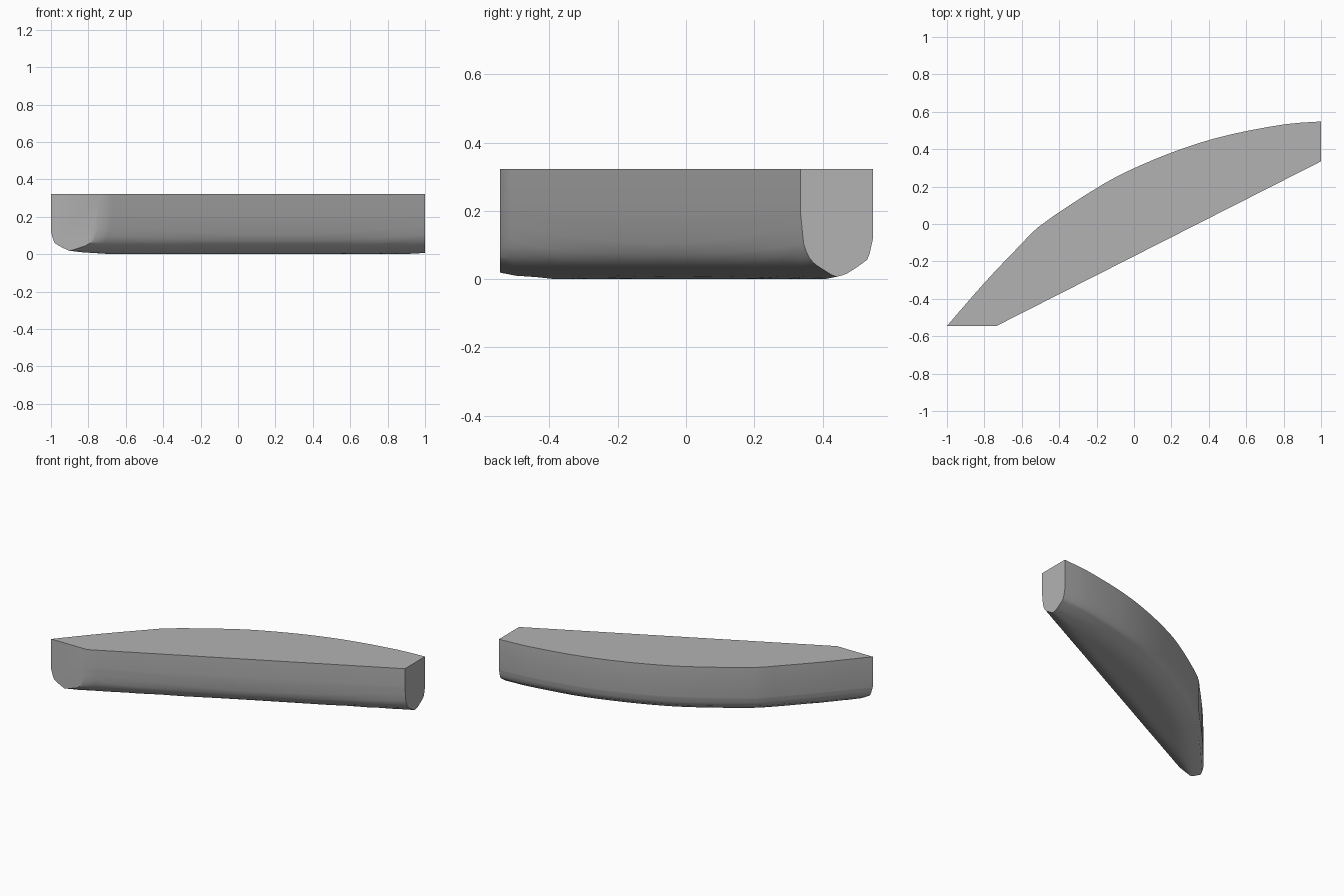
import bpy, bmesh, math
from mathutils import Vector

cube = bpy.data.objects.get("Cube")
if cube:
    bpy.data.objects.remove(cube)

TOP = 0.323
STATIONS, SAMPLES = 28, 22

# Plan outline: curved outer edge and straight inner edge
OUTER = [(-1, -.545), (-.8, -.315), (-.615, -.12), (-.49, 0), (-.2, .192),
         (0, .298), (.25, .4), (.5, .475), (.8, .532), (1, .548)]
INNER_A, INNER_B = Vector((-.735, -.545)), Vector((1, .335))

# Underside heights by distance in from the inner and outer walls
INNER_RISE = [(0, .2), (.009, .1), (.02, .068), (.036, .045), (.085, .01), (.116, 0)]
OUTER_RISE = [(0, .12), (.013, .06), (.045, .036), (.08, .014), (.13, 0)]


def interp(pts, x):
    """Straight-line lookup in a list of (x, y) points."""
    for (x0, y0), (x1, y1) in zip(pts, pts[1:]):
        if x <= x1:
            return y0 + (y1 - y0) * (x - x0) / (x1 - x0)
    return pts[-1][1]


def smooth_outer(t):
    """Point on the outer edge, spline through the outline points."""
    n = len(OUTER) - 1
    i = min(int(t * n), n - 1)
    f = t * n - i
    p = [Vector(OUTER[min(max(i + k, 0), n)]) for k in (-1, 0, 1, 2)]
    m0, m1 = (p[2] - p[0]) / 2, (p[3] - p[1]) / 2
    return ((2*f**3 - 3*f**2 + 1) * p[1] + (f**3 - 2*f**2 + f) * m0
            + (3*f**2 - 2*f**3) * p[2] + (f**3 - f**2) * m1)


inner_dir = (INNER_B - INNER_A).normalized()
bm = bmesh.new()
rows = []
for i in range(STATIONS + 1):
    t = i / STATIONS
    o = smooth_outer(t)
    a = INNER_A.lerp(INNER_B, t)
    across = a - o
    tangent = (smooth_outer(min(t + .01, 1)) - smooth_outer(max(t - .01, 0))).normalized()
    outer_depth = abs(across.cross(tangent))
    inner_depth = abs(across.cross(inner_dir))
    row = [bm.verts.new((o.x, o.y, TOP))]
    for k in range(SAMPLES + 1):
        f = (1 - math.cos(math.pi * k / SAMPLES)) / 2
        p = o + across * f
        z = max(interp(OUTER_RISE, outer_depth * f),
                interp(INNER_RISE, inner_depth * (1 - f)))
        row.append(bm.verts.new((p.x, p.y, z)))
    row.append(bm.verts.new((a.x, a.y, TOP)))
    rows.append(row)

# Walls and rounded underside
for r, s in zip(rows, rows[1:]):
    for k in range(len(r) - 1):
        bm.faces.new((r[k], r[k + 1], s[k + 1], s[k]))
# Flat ends and flat top
bm.faces.new(rows[0])
bm.faces.new(rows[-1])
bm.faces.new([r[0] for r in rows] + [r[-1] for r in reversed(rows)])
bmesh.ops.recalc_face_normals(bm, faces=bm.faces)

mesh = bpy.data.meshes.new("curved_wedge")
bm.to_mesh(mesh)
bm.free()
wedge = bpy.data.objects.new("curved_wedge", mesh)
bpy.context.collection.objects.link(wedge)

# Plain grey
grey = bpy.data.materials.new("plain_grey")
grey.use_nodes = True
colour = (.45, .45, .45, 1)
grey.diffuse_color = colour
grey.node_tree.nodes["Principled BSDF"].inputs["Base Color"].default_value = colour
mesh.materials.append(grey)

bpy.context.view_layer.objects.active = wedge
wedge.select_set(True)
bpy.ops.object.shade_smooth_by_angle(angle=math.radians(40))
